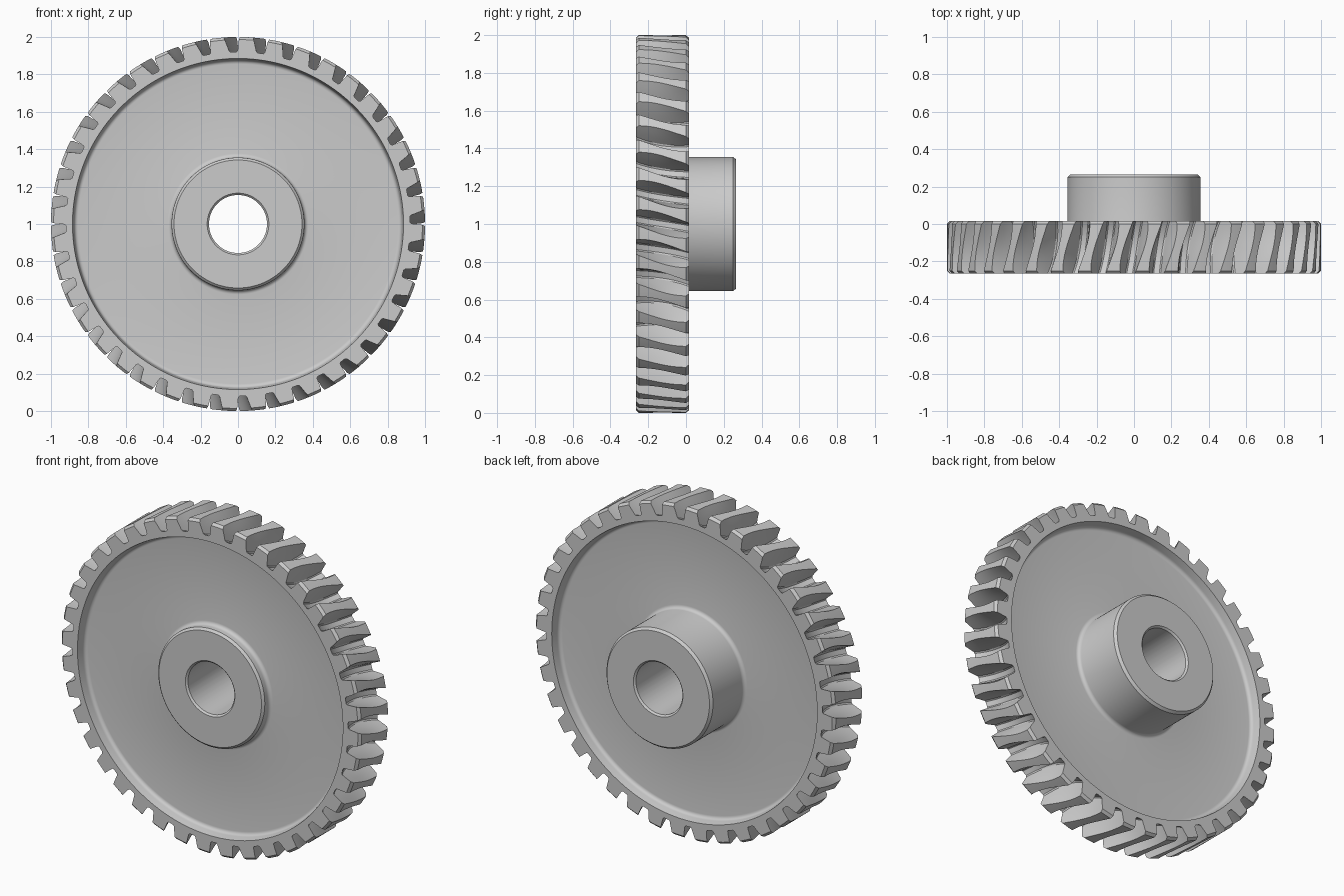
import bpy, bmesh
from math import sin, cos, pi, sqrt, atan2

if "Cube" in bpy.data.objects:
    bpy.data.objects.remove(bpy.data.objects["Cube"])

TEETH = 40
Y0, Y1 = -0.265, 0.015           # rim front and back
YM = (Y0 + Y1) / 2
R_TIP = 1.0
WORM_AXIS, WORM_R = 1.1625, 0.28  # imaginary mating worm that shapes the tooth gaps
LEAD = 2 * 0.152 / (2 * pi)
PITCH_R = 0.97
FLANK, TIP = 5, 3                # points along a flank / extra points on a tip


def gap_edge(r, y, side):
    """Clockwise angle of one side of a tooth gap at radius r."""
    d = WORM_AXIS - r
    rho = sqrt(d * d + y * y)
    half = 0.022 + 0.27 * max(WORM_R - rho, 0)
    if WORM_R - rho < 0.004:      # small root fillet
        half -= 0.006
    return (LEAD * atan2(y, d) + side * half) / PITCH_R


def tooth_ring(y, tip):
    """Full toothed outline at one depth, as (angle, radius) pairs."""
    v = y - YM
    root = WORM_AXIS - sqrt(WORM_R ** 2 - v * v)
    radii = [root] + [root + 0.006 + (tip - root - 0.006) * i / (FLANK - 2)
                      for i in range(FLANK - 1)]
    step = 2 * pi / TEETH
    one = [(gap_edge(r, v, -1), r) for r in reversed(radii)]
    one.append((gap_edge(root, v, 0), root))
    one += [(gap_edge(r, v, 1), r) for r in radii]
    a, b = one[-1][0], one[0][0] + step
    one += [(a + (b - a) * i / (TIP + 1), tip) for i in range(1, TIP + 1)]
    return [(t + k * step, r) for k in range(TEETH) for t, r in one]


def fillet(cr, cy, rad, a0, a1, n=5):
    """Arc of profile points (radius, y) around a centre."""
    return [(cr + rad * cos(a0 + (a1 - a0) * i / n),
             cy + rad * sin(a0 + (a1 - a0) * i / n)) for i in range(n + 1)]


# Toothed rim: outlines stacked from front to back, tips chamfered at both ends
depths = [Y0, Y0 + 0.015] + [Y0 + 0.015 + (Y1 - Y0 - 0.03) * i / 12 for i in range(1, 12)] + [Y1 - 0.015, Y1]
rings = []
for y in depths:
    ring = tooth_ring(y, R_TIP - 0.014 if y in (Y0, Y1) else R_TIP)
    rings.append([(t, r, y) for t, r in ring])
front_angles = [p[0] for p in rings[0]]
back_angles = [p[0] for p in rings[-1]]

# Back: recessed web, long hub, chamfered bore
back = [(0.885, Y1)] + fillet(0.855, -0.023, 0.022, 0, -pi / 2)
back += fillet(0.377, -0.023, 0.022, -pi / 2, -pi)
back += [(0.355, 0.25), (0.342, 0.265), (0.165, 0.265), (0.155, 0.255)]

# Front: bore, short flush boss, recessed web
front = [(0.155, -0.255), (0.165, Y0), (0.342, Y0), (0.355, -0.252)]
front += fillet(0.377, -0.227, 0.022, pi, pi / 2)
front += fillet(0.855, -0.227, 0.022, pi / 2, 0) + [(0.885, Y0)]

rings += [[(t, r, y) for t in back_angles] for r, y in back]
rings += [[(t, r, y) for t in front_angles] for r, y in front]

# Skin all rings into one closed wheel
bm = bmesh.new()
verts = [[bm.verts.new((r * sin(t), y, 1 + r * cos(t))) for t, r, y in ring] for ring in rings]
n = len(verts[0])
for i, ring in enumerate(verts):
    nxt = verts[(i + 1) % len(verts)]
    for j in range(n):
        k = (j + 1) % n
        bm.faces.new((ring[j], ring[k], nxt[k], nxt[j]))
bmesh.ops.recalc_face_normals(bm, faces=bm.faces)
mesh = bpy.data.meshes.new("worm_wheel")
bm.to_mesh(mesh)
bm.free()
wheel = bpy.data.objects.new("worm_wheel", mesh)
bpy.context.collection.objects.link(wheel)
bpy.context.view_layer.objects.active = wheel
wheel.select_set(True)
bpy.ops.object.shade_smooth_by_angle(angle=0.5)
